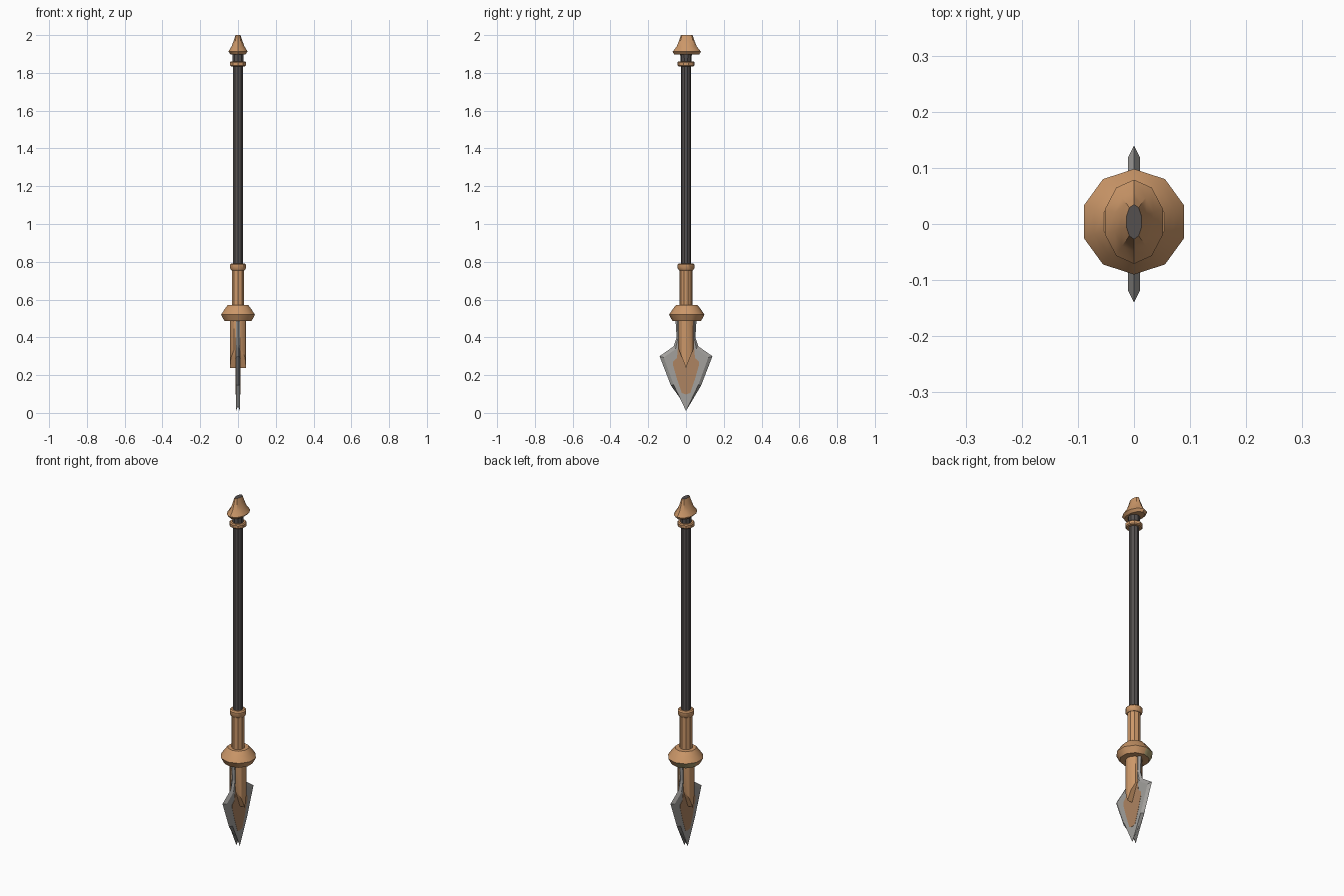
import bpy, bmesh, math
from mathutils import Vector

if "Cube" in bpy.data.objects:
    bpy.data.objects.remove(bpy.data.objects["Cube"])


def material(name, r, g, b):
    m = bpy.data.materials.new(name)
    m.diffuse_color = (r, g, b, 1)
    m.use_nodes = True
    m.node_tree.nodes["Principled BSDF"].inputs["Base Color"].default_value = m.diffuse_color
    return m


COPPER = material("copper", 0.60, 0.31, 0.14)
DARK = material("dark shaft", 0.09, 0.08, 0.078)
STEEL = material("steel", 0.36, 0.35, 0.335)
INLAY = material("dull copper inlay", 0.42, 0.23, 0.12)
OLIVE = material("tarnished copper", 0.42, 0.35, 0.17)


def finish(name, bm, mats, angle=35):
    bmesh.ops.recalc_face_normals(bm, faces=bm.faces[:])
    me = bpy.data.meshes.new(name)
    bm.to_mesh(me)
    bm.free()
    for m in mats:
        me.materials.append(m)
    ob = bpy.data.objects.new(name, me)
    bpy.context.collection.objects.link(ob)
    bpy.ops.object.select_all(action='DESELECT')
    bpy.context.view_layer.objects.active = ob
    ob.select_set(True)
    bpy.ops.object.shade_smooth_by_angle(angle=math.radians(angle))
    return ob


def lathe(rings, sides=10, cy=0.0):
    """Closed stack of elliptical rings (z, rx, ry)."""
    bm = bmesh.new()
    loops = []
    for z, rx, ry in rings:
        loops.append([bm.verts.new((rx * math.sin(2 * math.pi * i / sides),
                                    cy + ry * math.cos(2 * math.pi * i / sides), z))
                      for i in range(sides)])
    for a, b in zip(loops, loops[1:]):
        for i in range(sides):
            j = (i + 1) % sides
            bm.faces.new((a[i], a[j], b[j], b[i]))
    bm.faces.new(loops[0])
    bm.faces.new(loops[-1])
    return bm


def round_part(name, profile, mat, cy=0.0):
    return finish(name, lathe([(z, r, r) for z, r in profile], cy=cy), [mat])


# Shaft with its wider neck under the pommel
round_part("shaft", [(0.76, 0.027), (1.85, 0.027)], DARK)
round_part("shaft_neck", [(1.85, 0.029), (1.91, 0.031)], DARK)

# Collars and grip sleeve
round_part("upper_collar", [(1.835, 0.04), (1.84, 0.045), (1.855, 0.045), (1.86, 0.04)], COPPER)
round_part("grip_sleeve", [(0.55, 0.034), (0.77, 0.034)], COPPER)
round_part("grip_collar", [(0.755, 0.037), (0.765, 0.044), (0.785, 0.044), (0.792, 0.037)], COPPER)

# Flattened pommel with a dark top
bm = lathe([(1.898, 0.040, 0.066), (1.912, 0.054, 0.075), (1.94, 0.036, 0.053),
            (1.97, 0.024, 0.041), (2.0, 0.014, 0.031)], cy=0.004)
bm.normal_update()
for f in bm.faces:
    if f.calc_center_median().z > 1.995:
        f.material_index = 1
finish("pommel", bm, [COPPER, DARK])

# Guard disc with a tarnished patch on the lower band
bm = lathe([(z, r, r) for z, r in [(0.487, 0.076), (0.52, 0.094), (0.55, 0.074), (0.572, 0.056)]],
           cy=0.004)
for f in bm.faces:
    c = f.calc_center_median()
    if c.z < 0.515 and c.y - c.x > 0.09:
        f.material_index = 1
finish("guard", bm, [COPPER, OLIVE])

# Blade socket: a tube cut to a wedge by two sloping planes
bm = lathe([(0.22, 0.043, 0.043), (0.50, 0.043, 0.043)], sides=12)
for s in (1, -1):
    cut = bmesh.ops.bisect_plane(bm, geom=bm.verts[:] + bm.edges[:] + bm.faces[:],
                                 plane_co=(0, 0, 0.238),
                                 plane_no=Vector((0, s * 0.11, -0.043)).normalized(),
                                 clear_outer=True)
    edges = [e for e in cut["geom_cut"] if isinstance(e, bmesh.types.BMEdge)]
    bmesh.ops.holes_fill(bm, edges=edges)
finish("blade_socket", bm, [COPPER], 30)


def mirrored(half):
    """Close a half outline: first point is the tip on the centre line."""
    return half + [(-y, z) for y, z in reversed(half[1:])]


# Blade: a sharp outer edge loop bevelled to two flat sides
edge = mirrored([(0, 0.034), (0.08, 0.145), (0.14, 0.30), (0.066, 0.352), (0.050, 0.40), (0.056, 0.50)])
flat = mirrored([(0, 0.010), (0.066, 0.150), (0.118, 0.293), (0.056, 0.337), (0.042, 0.40), (0.047, 0.50)])
bm = bmesh.new()
rim = [bm.verts.new((0, y, z)) for y, z in edge]
for s in (1, -1):
    side = [bm.verts.new((s * 0.011, y, z)) for y, z in flat]
    n = len(side)
    bm.faces.new(side)
    for i in range(n):
        j = (i + 1) % n
        bm.faces.new((rim[i], rim[j], side[j], side[i]))
finish("blade", bm, [STEEL], 10)

# Copper inlay plates on both sides of the blade
panel = mirrored([(0, 0.098), (0.022, 0.105), (0.048, 0.18), (0.068, 0.25), (0.068, 0.272),
                  (0.048, 0.29), (0.044, 0.33), (0.041, 0.38)])
for s, label in ((1, "right"), (-1, "left")):
    bm = bmesh.new()
    f = bm.faces.new([bm.verts.new((s * 0.010, y, z)) for y, z in panel])
    ext = bmesh.ops.extrude_face_region(bm, geom=[f])
    for v in ext["geom"]:
        if isinstance(v, bmesh.types.BMVert):
            v.co.x += s * 0.002
    finish("blade_inlay_" + label, bm, [INLAY], 10)
